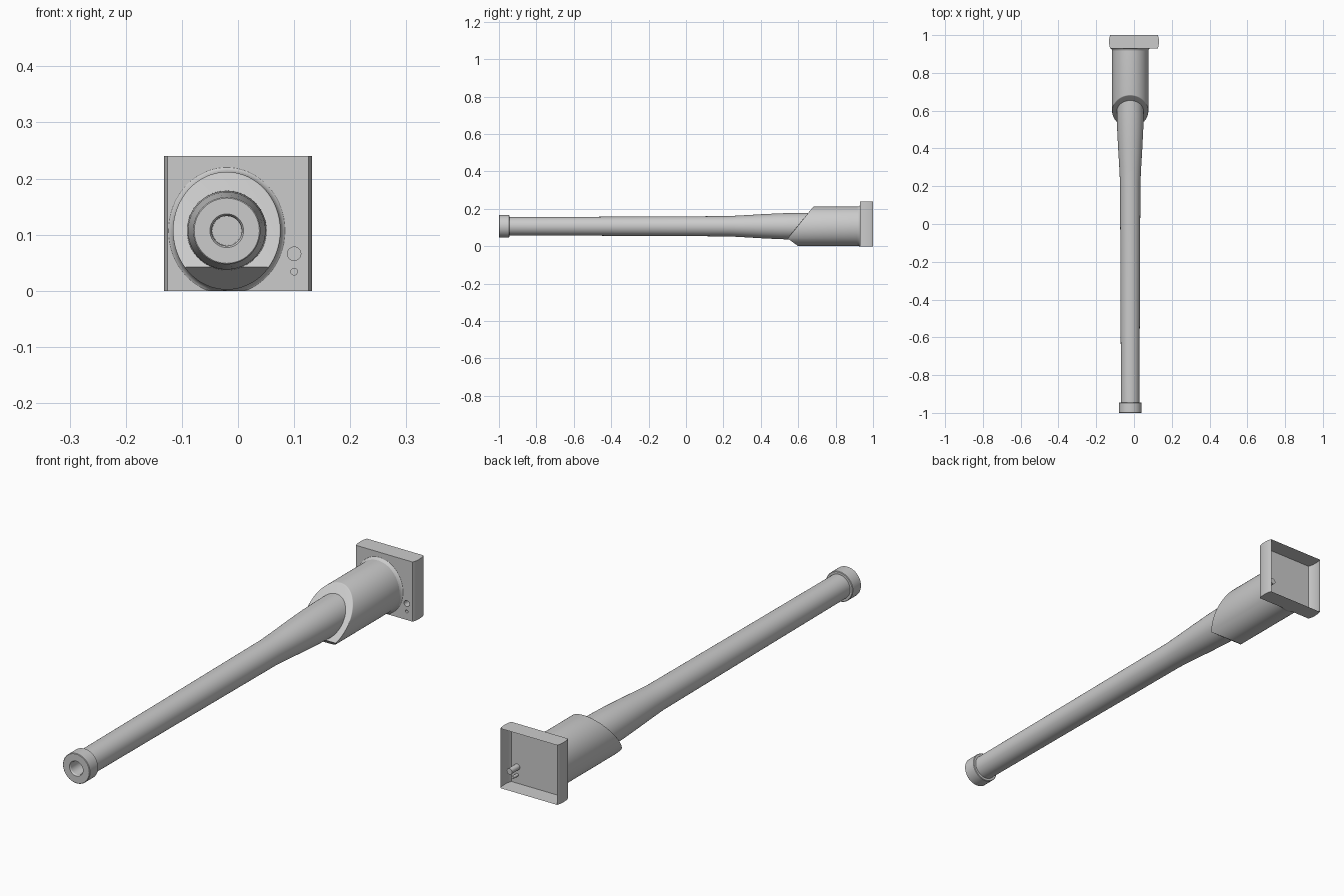
import bpy, bmesh, math
from mathutils import Vector

if "Cube" in bpy.data.objects:
    bpy.data.objects.remove(bpy.data.objects["Cube"])

AX, AZ = -0.02, 0.107          # barrel axis position
grey = bpy.data.materials.new("plain grey")
grey.diffuse_color = (0.6, 0.6, 0.6, 1)
grey.use_nodes = True
grey.node_tree.nodes["Principled BSDF"].inputs["Base Color"].default_value = grey.diffuse_color


def finish(bm, name, angle=30, recalc=True):
    if recalc:
        bmesh.ops.recalc_face_normals(bm, faces=bm.faces[:])
    me = bpy.data.meshes.new(name)
    bm.to_mesh(me)
    bm.free()
    ob = bpy.data.objects.new(name, me)
    bpy.context.collection.objects.link(ob)
    me.materials.append(grey)
    bpy.ops.object.select_all(action='DESELECT')
    ob.select_set(True)
    bpy.context.view_layer.objects.active = ob
    bpy.ops.object.shade_smooth_by_angle(angle=math.radians(angle))
    return ob


def ring(bm, y, rx, rz, x=AX, z=AZ, n=64):
    """Elliptical ring across the y axis, kept above the ground."""
    return [bm.verts.new((x + rx * math.cos(2 * math.pi * i / n), y,
                          max(0.0, z + rz * math.sin(2 * math.pi * i / n))))
            for i in range(n)]


def loft(bm, rings):
    for a, b in zip(rings, rings[1:]):
        for i in range(len(a)):
            j = (i + 1) % len(a)
            bm.faces.new((a[i], a[j], b[j], b[i]))


def lathe(name, profile, caps=()):
    bm = bmesh.new()
    rings = [ring(bm, y, r, r) for y, r in profile]
    loft(bm, rings)
    for c in caps:
        bm.faces.new(rings[c])
    return finish(bm, name)


# Barrel: long thin tube swelling toward the sleeve
lathe("barrel", [(-0.95, 0.049), (-0.4, 0.051), (0.22, 0.054), (0.3, 0.058),
                 (0.4, 0.064), (0.5, 0.069), (0.58, 0.071), (0.75, 0.072)], caps=(-1,))

# Muzzle collar with a blind bore
lathe("muzzle_collar", [(-0.9, 0.026), (-0.995, 0.027), (-1.0, 0.030), (-1.0, 0.058),
                        (-0.998, 0.060), (-0.947, 0.060), (-0.945, 0.058), (-0.945, 0.047)],
      caps=(0,))

# Sleeve: oval tube cut by a sloping face above and a short chin below
bm = bmesh.new()
rings = [ring(bm, 0.45, 0.096, 0.105), ring(bm, 0.93, 0.096, 0.105)]
loft(bm, rings)
bm.faces.new(rings[0])
chin, top, bottom = Vector((0, 0.543, 0.042)), Vector((0, 0.682, 0.213)), Vector((0, 0.598, 0.002))
for other, sign in ((top, 1), (bottom, -1)):
    d = (other - chin).normalized()
    n = Vector((0, -d.z, d.y)) * sign        # points forward, out of the sleeve
    cut = bmesh.ops.bisect_plane(bm, geom=bm.verts[:] + bm.edges[:] + bm.faces[:],
                                 plane_co=chin, plane_no=n, clear_outer=True)
    edges = [e for e in cut['geom_cut'] if isinstance(e, bmesh.types.BMEdge)]
    bmesh.ops.holes_fill(bm, edges=edges, sides=0)
bmesh.ops.recalc_face_normals(bm, faces=bm.faces[:])
slope_n = Vector((0, -(top - chin).z, (top - chin).y)).normalized()
rim = [e for e in bm.edges if len(e.link_faces) == 2
       and sum(f.normal.dot(slope_n) > 0.99 for f in e.link_faces) == 1
       and min(v.co.z for v in e.verts) > 0.041
       and abs(e.verts[0].co.z - e.verts[1].co.z) + abs(e.verts[0].co.x - e.verts[1].co.x) < 0.06]
bmesh.ops.bevel(bm, geom=rim, offset=0.012, segments=4, profile=0.5, affect='EDGES',
                clamp_overlap=True)
finish(bm, "sleeve", 35)

# Weld fillet where the sleeve meets the plate
bm = bmesh.new()
loft(bm, [ring(bm, y, 0.096 + g, 0.105 + g) for y, g in
          ((0.918, 0), (0.924, 0.002), (0.928, 0.005), (0.93, 0.008))])
finish(bm, "sleeve_fillet", 60)

# Mounting plate: thin open-backed tray, sides bowed outward, two holes in front
W, H, Y0, Y1 = 0.126, 0.24, 0.93, 1.0
holes = ((0.1, 0.066, 0.012, 0.05), (0.1, 0.034, 0.006, 0.03))   # x, z, radius, depth
bm = bmesh.new()


def loop_edges(verts):
    return [bm.edges.new((verts[i], verts[(i + 1) % len(verts)])) for i in range(len(verts))]


def tray_loop(t):
    w, y = W + 0.006 * math.sin(math.pi * t) ** 0.6, Y0 + (Y1 - Y0) * t
    return [bm.verts.new((x, y, z)) for x, z in ((-w, 0), (w, 0), (w, H), (-w, H))]


wall = [tray_loop(i / 8) for i in range(9)]
edges = loop_edges(wall[0])
starts = []
for x, z, r, depth in holes:
    starts.append(ring(bm, Y0, r, r, x, z, 24))
    edges += loop_edges(starts[-1])
bmesh.ops.triangle_fill(bm, use_beauty=True, use_dissolve=False, edges=edges,
                        normal=(0, -1, 0))
loft(bm, wall)
for s, (x, z, r, depth) in zip(starts, holes):
    end = ring(bm, Y0 + depth, r, r, x, z, 24)
    loft(bm, [s, end])
    bm.faces.new(end)
finish(bm, "mounting_plate")
